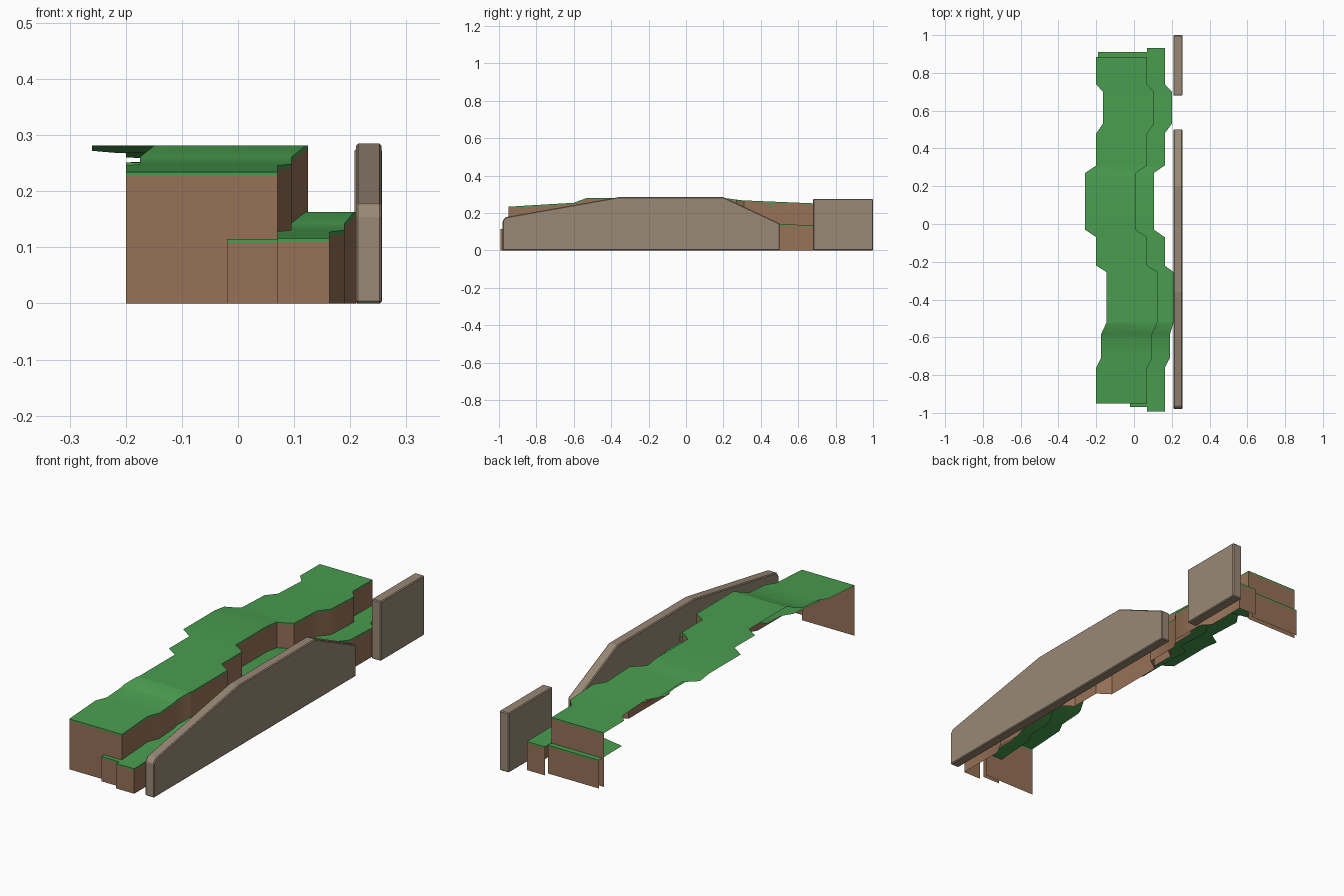
import bpy, bmesh, math

if "Cube" in bpy.data.objects:
    bpy.data.objects.remove(bpy.data.objects["Cube"])


def material(name, rgb):
    m = bpy.data.materials.new(name)
    m.diffuse_color = (*rgb, 1)
    m.use_nodes = True
    m.node_tree.nodes["Principled BSDF"].inputs["Base Color"].default_value = m.diffuse_color
    return m


GRASS = material("grass green", (0.068, 0.335, 0.078))
EARTH = material("earth brown", (0.305, 0.165, 0.095))
STONE = material("stone beige", (0.32, 0.25, 0.18))
LIP = 0.007  # grass band at the top of each cliff


def lerp(pts, y):
    """Piecewise linear lookup in a list of (y, value)."""
    if y <= pts[0][0]:
        return pts[0][1]
    for (a, va), (b, vb) in zip(pts, pts[1:]):
        if y <= b:
            return va + (vb - va) * (y - a) / (b - a)
    return pts[-1][1]


# Ground height along the length, and the winding cliff edges (y, x)
HEIGHT = [(-0.95, 0.234), (-0.6, 0.255), (-0.53, 0.281), (0.2, 0.281),
          (0.3, 0.268), (0.68, 0.252), (0.9, 0.25)]
BENDS = (-0.76, -0.71, -0.585, -0.52, -0.255, -0.22, -0.07, -0.03,
         0.27, 0.31, 0.48, 0.53, 0.70, 0.74)
UPPER = list(zip(BENDS, (0.07, 0.095, 0.095, 0.125, 0.125, 0.07, 0.07, 0.01,
                         0.01, 0.07, 0.07, 0.105, 0.105, 0.07)))
LOWER = list(zip(BENDS, (0.163, 0.19, 0.19, 0.21, 0.21, 0.163, 0.163, 0.105,
                         0.105, 0.163, 0.163, 0.2, 0.2, 0.163)))


def upper(y):
    return lerp(UPPER, y)


def terrace(name, y0, y1, left, right, drop, cliff_base):
    """Grass sheet with end walls and, if cliff_base is set, a cliff on +x."""
    ys = sorted({y0, y1, *BENDS, *(p[0] for p in HEIGHT)})
    ys = [y for y in ys if y0 <= y <= y1]
    bm = bmesh.new()

    def z(y):
        return lerp(HEIGHT, y) - drop

    def quad(pts, mat):
        bm.faces.new([bm.verts.new(p) for p in pts]).material_index = mat

    def wall(a, b, base):
        (xa, ya), (xb, yb) = a, b
        za, zb = z(ya), z(yb)
        quad([(xa, ya, base), (xb, yb, base),
              (xb, yb, zb - LIP), (xa, ya, za - LIP)], 1)
        quad([(xa, ya, za - LIP), (xb, yb, zb - LIP),
              (xb, yb, zb), (xa, ya, za)], 0)

    for a, b in zip(ys, ys[1:]):
        quad([(left(a), a, z(a)), (right(a), a, z(a)),
              (right(b), b, z(b)), (left(b), b, z(b))], 0)
        if cliff_base is not None:
            wall((right(a), a), (right(b), b), cliff_base)
    wall((left(y0), y0), (right(y0), y0), 0)
    wall((right(y1), y1), (left(y1), y1), 0)
    bmesh.ops.remove_doubles(bm, verts=bm.verts, dist=1e-5)
    finish(name, bm, (GRASS, EARTH), 50)


def finish(name, bm, mats, angle=None):
    me = bpy.data.meshes.new(name)
    bm.to_mesh(me)
    bm.free()
    for m in mats:
        me.materials.append(m)
    ob = bpy.data.objects.new(name, me)
    bpy.context.collection.objects.link(ob)
    if angle:
        bpy.ops.object.select_all(action='DESELECT')
        ob.select_set(True)
        bpy.context.view_layer.objects.active = ob
        bpy.ops.object.shade_smooth_by_angle(angle=math.radians(angle))
    return ob


def stone_wall(name, profile, x0, x1):
    """Side profile (y, z) extruded across x, with slightly worn edges."""
    bm = bmesh.new()
    face = bm.faces.new([bm.verts.new((x0, y, z)) for y, z in profile])
    out = bmesh.ops.extrude_face_region(bm, geom=[face])["geom"]
    bmesh.ops.translate(bm, vec=(x1 - x0, 0, 0),
                        verts=[v for v in out if isinstance(v, bmesh.types.BMVert)])
    bmesh.ops.recalc_face_normals(bm, faces=bm.faces)
    ob = finish(name, bm, (STONE,))
    bev = ob.modifiers.new("worn edges", 'BEVEL')
    bev.width = 0.004
    bev.segments = 1
    bev.limit_method = 'ANGLE'


# Upper terrace
terrace("upper_terrace", -0.95, 0.885, lambda y: upper(y) - 0.27, upper, 0, 0.10)

# Lower terrace: outer ledge with its cliff, and the part tucked underneath
terrace("lower_ledge", -0.993, 0.933, upper, lambda y: lerp(LOWER, y), 0.118, 0)
terrace("lower_inner_ledge", -0.97, 0.91,
        lambda y: upper(y) - (0.26 if y > 0.73 else 0.09), upper, 0.119, None)

# Stone walls along the path
stone_wall("long_wall", [(-0.98, 0), (0.5, 0), (0.5, 0.145), (0.2, 0.285),
                         (-0.36, 0.285), (-0.965, 0.178), (-0.98, 0.158)], 0.21, 0.256)
stone_wall("short_wall", [(0.68, 0), (1.0, 0), (1.0, 0.276), (0.68, 0.276)], 0.208, 0.257)
